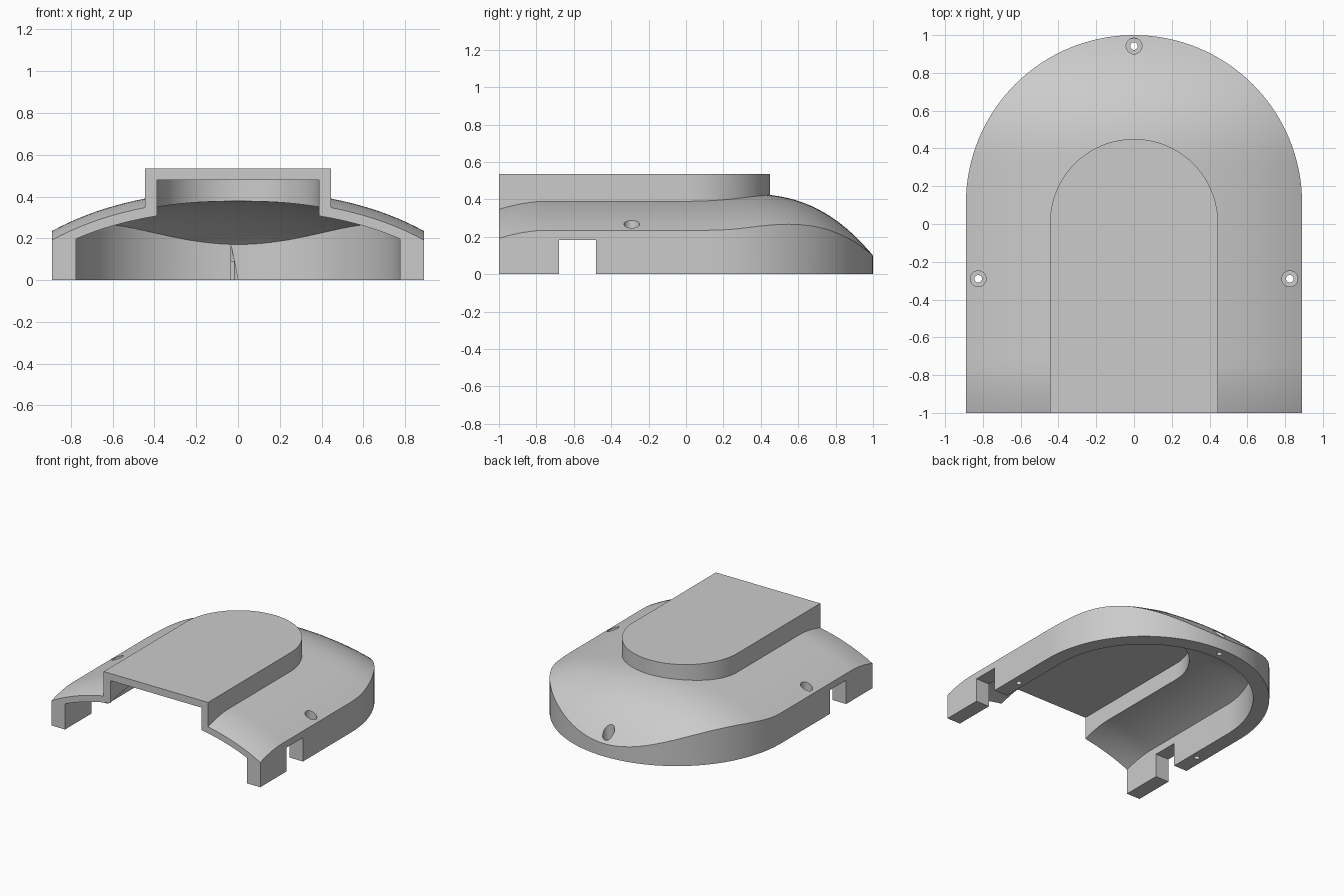
import bpy, bmesh, math
from mathutils import Matrix

cube = bpy.data.objects.get("Cube")
if cube:
    bpy.data.objects.remove(cube, do_unlink=True)

FRONT = -1.0
ARC_Y = 0.11      # centre of the rounded back of the shell


def finish(bm, name):
    bmesh.ops.recalc_face_normals(bm, faces=bm.faces)
    mesh = bpy.data.meshes.new(name)
    bm.to_mesh(mesh)
    bm.free()
    obj = bpy.data.objects.new(name, mesh)
    bpy.context.collection.objects.link(obj)
    return obj


def extrude_up(bm, face, height):
    geom = bmesh.ops.extrude_face_region(bm, geom=[face])["geom"]
    verts = [g for g in geom if isinstance(g, bmesh.types.BMVert)]
    bmesh.ops.translate(bm, verts=verts, vec=(0, 0, height))


def arch_prism(name, r, centre_y, front_y, z0, z1, steps=72):
    """U-shaped outline, rounded at the back, extruded upward."""
    bm = bmesh.new()
    pts = [(-r, front_y), (r, front_y)]
    for i in range(steps + 1):
        a = math.pi * i / steps
        pts.append((r * math.cos(a), centre_y + r * math.sin(a)))
    face = bm.faces.new([bm.verts.new((x, y, z0)) for x, y in pts])
    extrude_up(bm, face, z1 - z0)
    return finish(bm, name)


def crown_height(x, y):
    """Domed roof that falls away at the back and dips at the front."""
    z = 0.43 - 0.187 * x ** 2 - 0.0745 * x ** 4
    z -= 0.82 * max(0, y - 0.3) ** 2.55
    z -= 0.043 * (max(0, -0.75 - y) / 0.25) ** 1.8
    return z


def crown_solid(name, drop, base):
    """Everything below the roof surface, lowered by drop."""
    bm = bmesh.new()
    bmesh.ops.create_grid(bm, x_segments=44, y_segments=56, size=1.1)
    top = list(bm.verts)
    geom = bmesh.ops.extrude_face_region(bm, geom=list(bm.faces), use_keep_orig=True)["geom"]
    for v in top:
        v.co.z = crown_height(v.co.x, v.co.y) - drop
    for g in geom:
        if isinstance(g, bmesh.types.BMVert):
            g.co.z = base
    return finish(bm, name)


def box(name, x, y, z):
    bm = bmesh.new()
    bmesh.ops.create_cube(bm, size=1)
    for v in bm.verts:
        for axis, (lo, hi) in enumerate((x, y, z)):
            v.co[axis] = lo if v.co[axis] < 0 else hi
    return finish(bm, name)


def cylinder(name, x, y, r, z0, z1):
    bm = bmesh.new()
    bmesh.ops.create_cone(bm, cap_ends=True, segments=32, radius1=r, radius2=r,
                          depth=z1 - z0,
                          matrix=Matrix.Translation((x, y, (z0 + z1) / 2)))
    return finish(bm, name)


def combine(target, tool, operation):
    """Apply a boolean and discard the tool."""
    tool.hide_render = True
    mod = target.modifiers.new(operation, "BOOLEAN")
    mod.operation = operation
    mod.solver = "EXACT"
    mod.object = tool
    bpy.context.view_layer.objects.active = target
    bpy.ops.object.modifier_apply(modifier=mod.name)
    bpy.data.objects.remove(tool, do_unlink=True)


# Domed outer shell
shell = arch_prism("cover_shell", 0.89, ARC_Y, FRONT, 0, 0.7)
combine(shell, crown_solid("crown", 0, -0.8), "INTERSECT")

# Raised flat-topped channel
combine(shell, arch_prism("channel_block", 0.445, 0.005, FRONT, 0.1, 0.535), "UNION")

# Hollow inside, open at the front and below
hollow = arch_prism("hollow", 0.775, ARC_Y, -1.05, -0.1, 0.7)
combine(hollow, crown_solid("ceiling", 0.05, -0.9), "INTERSECT")
combine(shell, hollow, "DIFFERENCE")
combine(shell, arch_prism("channel_void", 0.388, 0.005, -1.05, -0.1, 0.48), "DIFFERENCE")

# Notch through both side walls
combine(shell, box("notch", (-1, 1), (-0.68, -0.48), (-0.1, 0.183)), "DIFFERENCE")

# Counterbored screw holes
for x, y, floor in ((-0.825, -0.29, 0.2), (0.825, -0.29, 0.2), (0, 0.942, 0.09)):
    combine(shell, cylinder("counterbore", x, y, 0.042, floor, 0.7), "DIFFERENCE")
    combine(shell, cylinder("screw_hole", x, y, 0.02, -0.1, 0.7), "DIFFERENCE")

# Plain grey finish
grey = bpy.data.materials.new("light_grey")
grey.use_nodes = True
colour = (0.6, 0.6, 0.6, 1)
grey.diffuse_color = colour
grey.node_tree.nodes["Principled BSDF"].inputs["Base Color"].default_value = colour
shell.data.materials.clear()
shell.data.materials.append(grey)
for poly in shell.data.polygons:
    poly.material_index = 0

bpy.ops.object.select_all(action="DESELECT")
shell.select_set(True)
bpy.context.view_layer.objects.active = shell
bpy.ops.object.shade_smooth_by_angle(angle=math.radians(25))
